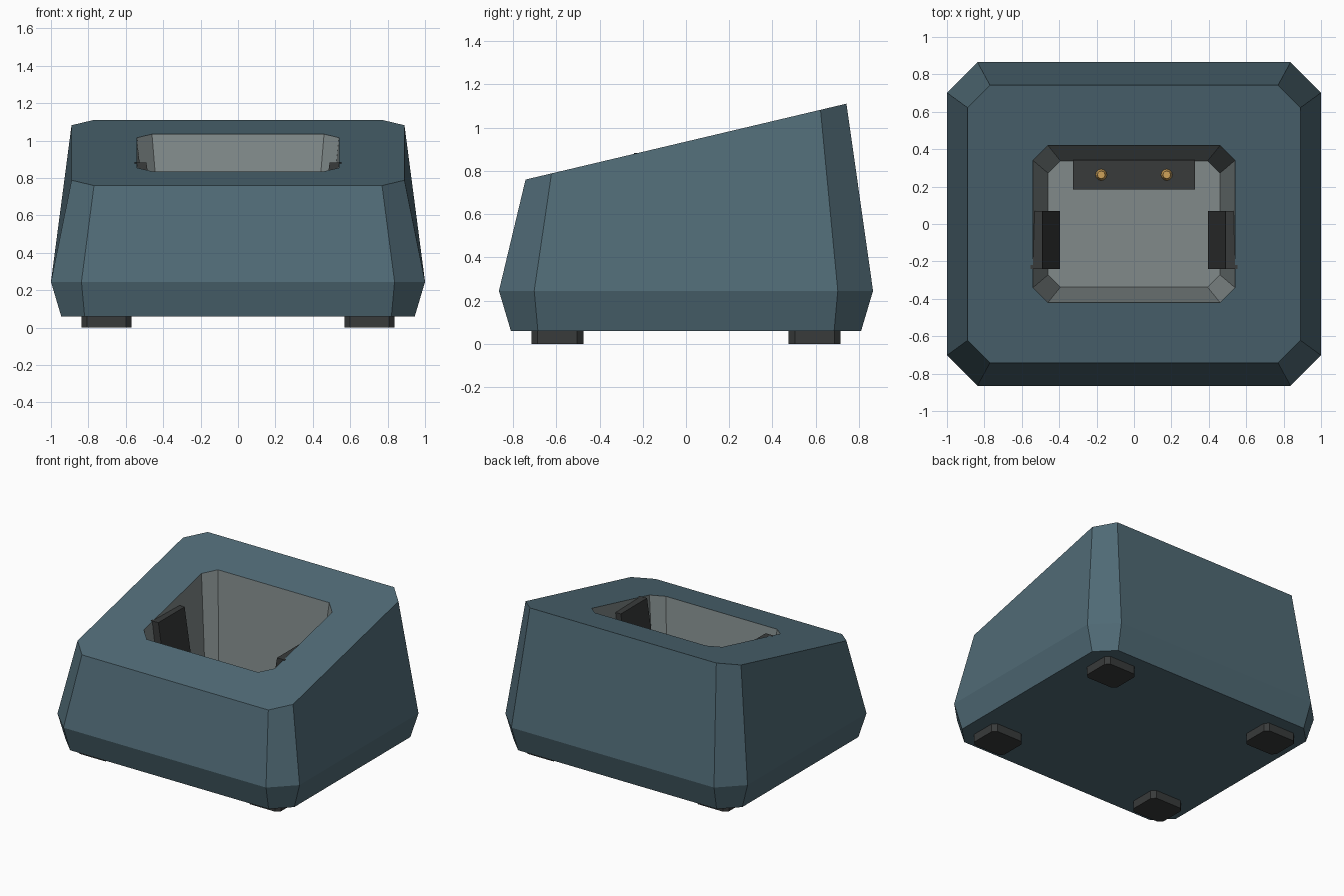
import bpy, bmesh

if "Cube" in bpy.data.objects:
    bpy.data.objects.remove(bpy.data.objects["Cube"])

SLOPE = 0.35 / 1.48


def slanted(y):
    return 0.935 + SLOPE * y


def material(name, rgb):
    m = bpy.data.materials.new(name)
    m.diffuse_color = (*rgb, 1)
    m.use_nodes = True
    m.node_tree.nodes["Principled BSDF"].inputs["Base Color"].default_value = m.diffuse_color
    return m


shell = material("blue_grey_shell", (0.08, 0.145, 0.18))
liner = material("pocket_grey", (0.22, 0.255, 0.255))
rubber = material("dark_rubber", (0.04, 0.043, 0.043))
brass = material("brass", (0.62, 0.36, 0.1))


def octagon(hx, hy, c, z, cx=0, cy=0):
    """Rectangle with cut corners; z is a height or a function of y."""
    pts = [(hx - c, -hy), (hx, -hy + c), (hx, hy - c), (hx - c, hy),
           (-hx + c, hy), (-hx, hy - c), (-hx, -hy + c), (-hx + c, -hy)]
    return [(x + cx, y + cy, z(y) if callable(z) else z) for x, y in pts]


def loft(name, rings, mats, inner_from=None):
    """Skin a stack of rings and cap both ends."""
    bm = bmesh.new()
    loops = [[bm.verts.new(p) for p in r] for r in rings]
    bm.faces.new(loops[0][::-1])
    for k, (a, b) in enumerate(zip(loops, loops[1:])):
        for i in range(len(a)):
            j = (i + 1) % len(a)
            f = bm.faces.new((a[i], a[j], b[j], b[i]))
            if inner_from is not None and k >= inner_from:
                f.material_index = 1
    cap = bm.faces.new(loops[-1])
    if inner_from is not None:
        cap.material_index = 1
    bmesh.ops.recalc_face_normals(bm, faces=bm.faces)
    me = bpy.data.meshes.new(name)
    bm.to_mesh(me)
    bm.free()
    for m in mats:
        me.materials.append(m)
    ob = bpy.data.objects.new(name, me)
    bpy.context.collection.objects.link(ob)
    return ob


# Body with slanted top and tapered pocket
loft("dock_body", [
    octagon(0.945, 0.81, 0.125, 0.06),
    octagon(1.0, 0.865, 0.163, 0.245),
    octagon(0.89, 0.742, 0.12, slanted),
    octagon(0.54, 0.42, 0.08, slanted),
    octagon(0.46, 0.338, 0.066, 0.24),
], [shell, liner], inner_from=3)

# Feet
for sx in (-1, 1):
    for sy in (-1, 1):
        loft(f"foot_{'left' if sx < 0 else 'right'}_{'front' if sy < 0 else 'back'}",
             [octagon(0.133, 0.12, 0.028, z, sx * 0.703, sy * 0.595) for z in (0, 0.06)],
             [rubber])

# Side grip pads leaning with the pocket walls
for s, side in ((-1, "left"), (1, "right")):
    loft(f"grip_pad_{side}",
         [[(s * x0, -0.24, z), (s * x1, -0.24, z), (s * x1, 0.07, z), (s * x0, 0.07, z)]
          for x0, x1, z in ((0.395, 0.46, 0.26), (0.49, 0.553, 0.883))],
         [rubber])

# Contact block at the back of the pocket floor
loft("contact_block",
     [[(-0.325, 0.185, z), (0.325, 0.185, z), (0.325, 0.342, z), (-0.325, 0.342, z)]
      for z in (0.235, 0.31)], [rubber])

# Contact pins
for s, side in ((-1, "left"), (1, "right")):
    bpy.ops.mesh.primitive_cone_add(vertices=12, radius1=0.032, radius2=0.02, depth=0.05,
                                    location=(s * 0.175, 0.263, 0.33))
    pin = bpy.context.object
    pin.name = f"contact_pin_{side}"
    pin.data.materials.append(brass)
